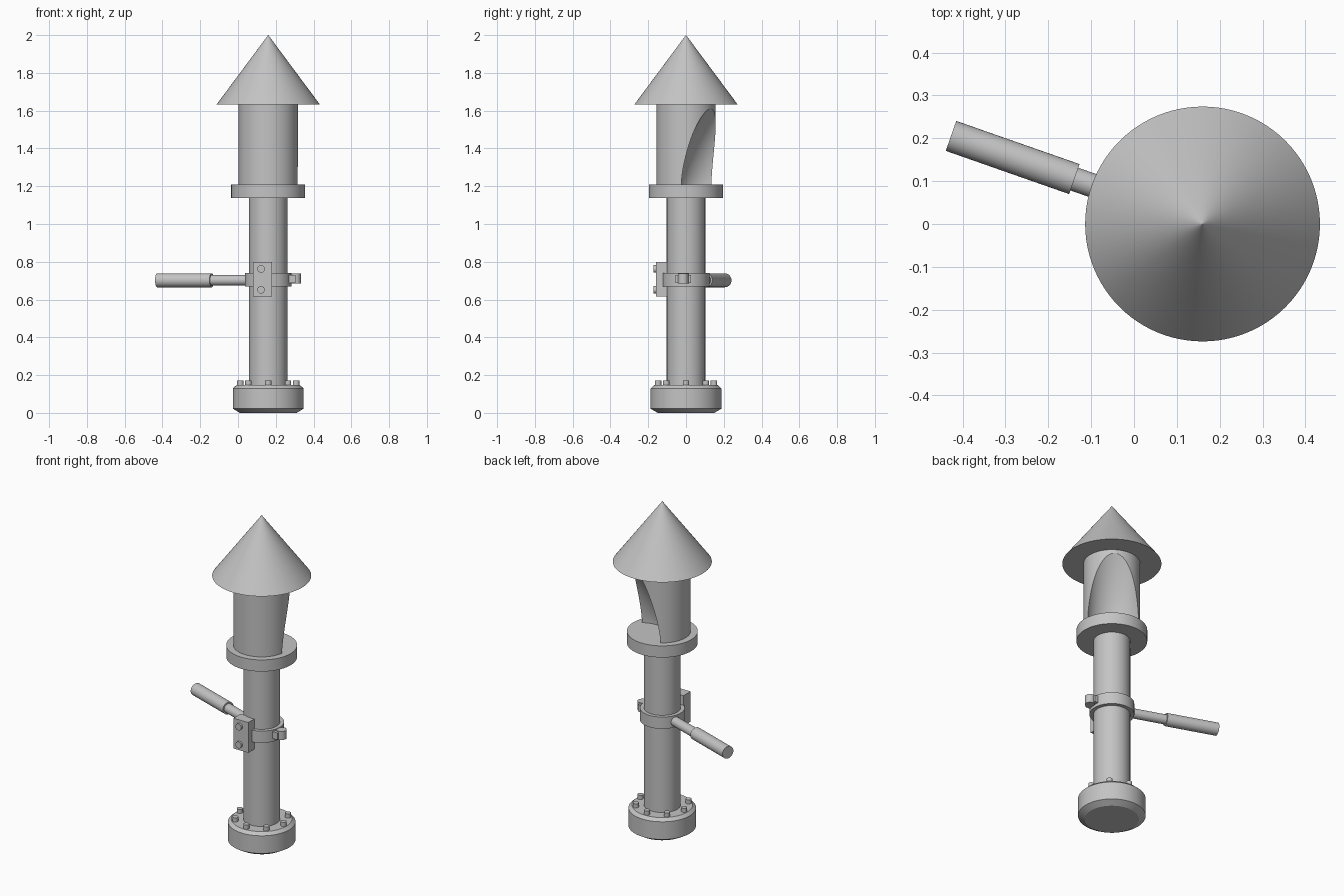
import bpy, bmesh, math
from mathutils import Matrix, Vector

cube = bpy.data.objects.get("Cube")
if cube:
    bpy.data.objects.remove(cube, do_unlink=True)

CX = 0.16       # axis of the pipe
grey = bpy.data.materials.new("plain grey")
grey.use_nodes = True
colour = (0.55, 0.55, 0.55, 1)
grey.diffuse_color = colour
grey.node_tree.nodes["Principled BSDF"].inputs["Base Color"].default_value = colour


def finish(name, bm, smooth=True):
    bmesh.ops.recalc_face_normals(bm, faces=bm.faces)
    mesh = bpy.data.meshes.new(name)
    bm.to_mesh(mesh)
    bm.free()
    mesh.materials.append(grey)
    obj = bpy.data.objects.new(name, mesh)
    bpy.context.collection.objects.link(obj)
    if smooth:
        bpy.ops.object.select_all(action="DESELECT")
        obj.select_set(True)
        bpy.context.view_layer.objects.active = obj
        bpy.ops.object.shade_smooth_by_angle(angle=math.radians(30))
    return obj


def loft(name, rings, segments=64):
    """Stack of circles, each (x, y, z, radius), capped at both ends."""
    bm = bmesh.new()
    loops = []
    for x, y, z, r in rings:
        angles = [math.tau * i / segments for i in range(segments)]
        loops.append([bm.verts.new((x + r * math.cos(a), y + r * math.sin(a), z)) for a in angles])
    for low, high in zip(loops, loops[1:]):
        for i in range(segments):
            j = (i + 1) % segments
            bm.faces.new((low[i], low[j], high[j], high[i]))
    bm.faces.new(loops[0])
    bm.faces.new(loops[-1])
    return finish(name, bm)


def turned(name, profile, x=CX, y=0, segments=64):
    return loft(name, [(x, y, z, r) for r, z in profile], segments)


def rod(name, start, end, radius, segments=32):
    start, end = Vector(start), Vector(end)
    axis = end - start
    place = Matrix.Translation((start + end) / 2) @ axis.to_track_quat("Z", "Y").to_matrix().to_4x4()
    bm = bmesh.new()
    bmesh.ops.create_cone(bm, cap_ends=True, segments=segments, radius1=radius,
                          radius2=radius, depth=axis.length, matrix=place)
    return finish(name, bm)


def box(name, low, high):
    low, high = Vector(low), Vector(high)
    bm = bmesh.new()
    bmesh.ops.create_cube(bm, size=1, matrix=Matrix.Translation((low + high) / 2)
                          @ Matrix.Diagonal((*(high - low), 1)))
    return finish(name, bm, smooth=False)


# Base flange with its ring of bolts
turned("base_flange", [(0.15, 0), (0.187, 0.022), (0.187, 0.13), (0.168, 0.147)])
for i in range(8):
    a = math.tau * i / 8
    turned(f"base_bolt_{i + 1}", [(0.017, 0.12), (0.017, 0.172)],
           CX + 0.148 * math.cos(a), 0.148 * math.sin(a), 16)

# Pipe and upper collar
turned("pipe", [(0.102, 0.13), (0.102, 1.15)])
turned("collar", [(0.196, 1.137), (0.196, 1.208)])

# Chamber with a concave slanted mouth at the back left
R, BOTTOM, TOP = 0.157, 1.2, 1.64
chamber = turned("chamber", [(R, BOTTOM), (R, TOP)], segments=96)
mouth = math.radians(56)
rings = []
for i in range(25):
    z = 1.18 + 0.43 * i / 24
    t = max(0, (z - 1.21) / 0.4)
    d = 2 * R * (0.42 + 0.58 * t ** 1.5)
    rings.append((CX + d * math.cos(mouth), d * math.sin(mouth), z, R))
cutter = loft("mouth_cutter", rings, 80)
cut = chamber.modifiers.new("mouth", "BOOLEAN")
cut.operation, cut.object, cut.solver = "DIFFERENCE", cutter, "EXACT"
bpy.context.view_layer.objects.active = chamber
bpy.ops.object.modifier_apply(modifier=cut.name)
bpy.data.objects.remove(cutter, do_unlink=True)
bpy.ops.object.select_all(action="DESELECT")
chamber.select_set(True)
bpy.ops.object.shade_smooth_by_angle(angle=math.radians(30))

# Conical roof
turned("roof_cone", [(0.274, 1.632), (0.0005, 2.0)], segments=96)

# Clamp band with hinge on its left
turned("clamp_band", [(0.124, 0.668), (0.124, 0.74)])
box("hinge_lug", (CX + 0.1, -0.055, 0.688), (CX + 0.145, 0.027, 0.73))
rod("hinge_pin", (CX + 0.145, -0.015, 0.685), (CX + 0.145, -0.015, 0.737), 0.028)

# Front plate and its two bolts
box("front_plate", (0.08, -0.158, 0.615), (0.18, -0.09, 0.8))
for side, z in (("upper", 0.762), ("lower", 0.652)):
    rod(f"{side}_plate_bolt", (0.122, -0.15, z), (0.122, -0.171, z), 0.02, 16)

# Handle pointing out to the right and slightly back
lean = math.radians(160.7)


def along(distance):
    return (CX + distance * math.cos(lean), distance * math.sin(lean), 0.702)


rod("handle_rod", along(0.09), along(0.33), 0.028)
rod("handle_grip", along(0.317), along(0.622), 0.037)
